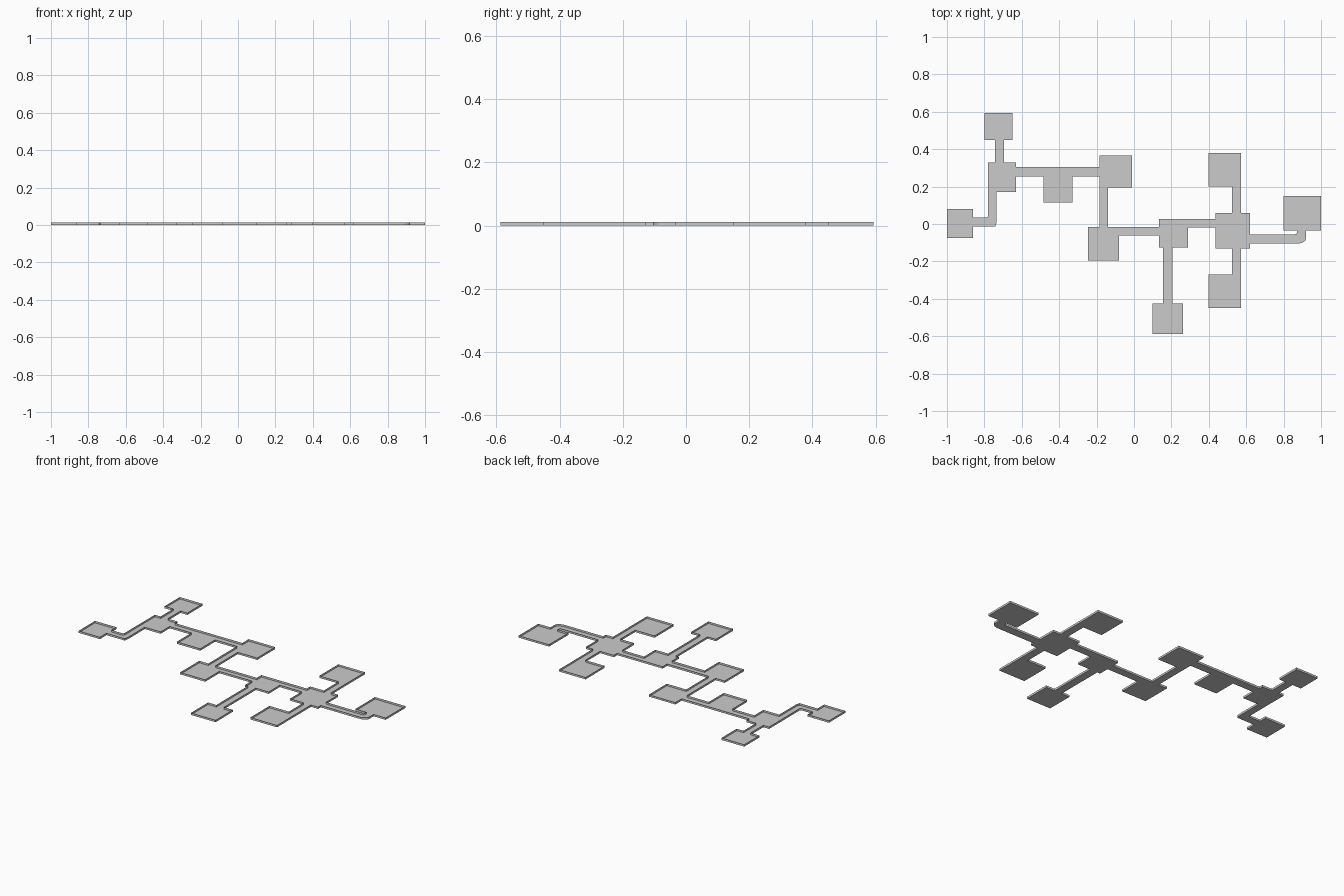
import bpy, bmesh
from mathutils import Vector

if "Cube" in bpy.data.objects:
    bpy.data.objects.remove(bpy.data.objects["Cube"])

HEIGHT = 0.012

# rooms as (x0, x1, y0, y1)
rooms = [
    (-1.0, -0.86, -0.075, 0.08), (-0.80, -0.65, 0.45, 0.593),
    (-0.78, -0.63, 0.17, 0.33), (-0.485, -0.33, 0.115, 0.255),
    (-0.185, -0.01, 0.195, 0.365), (-0.245, -0.08, -0.195, -0.015),
    (0.135, 0.29, -0.125, 0.028), (0.10, 0.263, -0.587, -0.425),
    (0.435, 0.62, -0.13, 0.06), (0.397, 0.573, 0.20, 0.38),
    (0.397, 0.573, -0.45, -0.27), (0.80, 1.0, -0.035, 0.15),
]
# corridors linking the rooms
corridors = [
    (-0.86, -0.735, -0.013, 0.035), (-0.78, -0.735, -0.013, 0.17),
    (-0.742, -0.695, 0.33, 0.45), (-0.63, -0.185, 0.255, 0.305),
    (-0.185, -0.138, -0.015, 0.195), (-0.08, 0.135, -0.062, -0.015),
    (0.155, 0.205, -0.425, -0.125), (0.29, 0.435, -0.02, 0.028),
    (0.525, 0.573, 0.06, 0.20), (0.525, 0.573, -0.27, -0.13),
    (0.62, 0.92, -0.105, -0.055), (0.872, 0.92, -0.105, -0.035),
]
# rounded corridor bends: corner and radius
bends = [((-0.735, -0.013), 0.045), ((-0.78, 0.035), 0.012),
         ((0.92, -0.105), 0.05), ((0.872, -0.055), 0.012)]

# joined floor plan: fill every grid cell covered by a room or corridor
rects = rooms + corridors
xs = sorted({v for r in rects for v in r[:2]})
ys = sorted({v for r in rects for v in r[2:]})
bm = bmesh.new()
grid = {}


def vert(x, y):
    if (x, y) not in grid:
        grid[x, y] = bm.verts.new((x, y, 0))
    return grid[x, y]


for x0, x1 in zip(xs, xs[1:]):
    for y0, y1 in zip(ys, ys[1:]):
        cx, cy = (x0 + x1) / 2, (y0 + y1) / 2
        if any(a < cx < b and c < cy < d for a, b, c, d in rects):
            bm.faces.new([vert(x0, y0), vert(x1, y0), vert(x1, y1), vert(x0, y1)])

bmesh.ops.dissolve_limit(bm, angle_limit=0.01, verts=bm.verts[:], edges=bm.edges[:])

# round the bends
for corner, radius in bends:
    p = Vector((*corner, 0))
    v = min(bm.verts, key=lambda q: (q.co - p).length)
    bmesh.ops.bevel(bm, geom=[v], offset=radius, offset_type='OFFSET', segments=6,
                    profile=0.5, affect='VERTICES')

# low walls rising around the outline
outline = [e for e in bm.edges if e.is_boundary]
bmesh.ops.triangulate(bm, faces=bm.faces[:])
outline = [e for e in bm.edges if e.is_boundary]
ext = bmesh.ops.extrude_edge_only(bm, edges=outline)
for g in ext['geom']:
    if isinstance(g, bmesh.types.BMVert):
        g.co.z = HEIGHT
bmesh.ops.recalc_face_normals(bm, faces=bm.faces[:])
# floor faces point up
if sum(f.normal.z for f in bm.faces) < 0:
    bmesh.ops.reverse_faces(bm, faces=bm.faces[:])

mesh = bpy.data.meshes.new("floor_plan")
bm.to_mesh(mesh)
bm.free()
bpy.context.collection.objects.link(bpy.data.objects.new("floor_plan", mesh))
